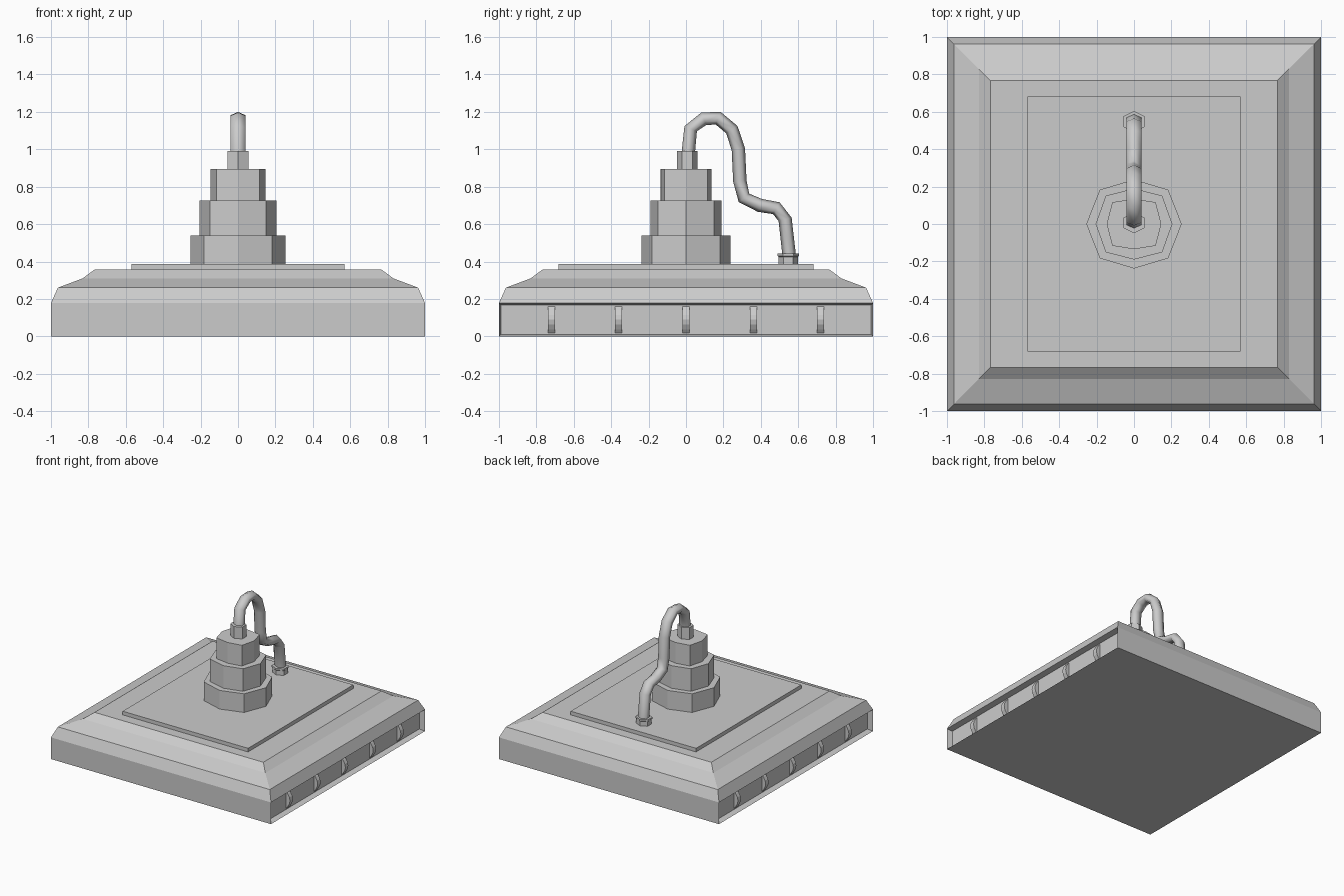
import bpy, bmesh
from math import cos, sin, pi
from mathutils import Vector

if "Cube" in bpy.data.objects:
    bpy.data.objects.remove(bpy.data.objects["Cube"])


def finish(bm, name, smooth=False):
    bmesh.ops.recalc_face_normals(bm, faces=bm.faces)
    me = bpy.data.meshes.new(name)
    bm.to_mesh(me)
    bm.free()
    ob = bpy.data.objects.new(name, me)
    bpy.context.collection.objects.link(ob)
    for p in me.polygons:
        p.use_smooth = smooth and len(p.vertices) == 4
    return ob


def loft(rings):
    """Skin a list of closed rings and cap both ends."""
    bm = bmesh.new()
    rows = [[bm.verts.new(p) for p in r] for r in rings]
    n = len(rows[0])
    for a, b in zip(rows, rows[1:]):
        for i in range(n):
            j = (i + 1) % n
            bm.faces.new((a[i], a[j], b[j], b[i]))
    bm.faces.new(rows[0])
    bm.faces.new(rows[-1])
    return bm


def rect(hx, hy, z):
    return [(-hx, -hy, z), (hx, -hy, z), (hx, hy, z), (-hx, hy, z)]


# Stepped square base with recessed left and right walls
bm = loft([rect(h, h, z) for h, z in
           [(1, 0), (1, 0.178), (0.963, 0.26), (0.83, 0.31), (0.767, 0.357)]])
bmesh.ops.recalc_face_normals(bm, faces=bm.faces)
sides = [f for f in bm.faces if abs(f.normal.x) > 0.99]
bmesh.ops.inset_individual(bm, faces=sides, thickness=0.014, depth=-0.045)
finish(bm, "base")

# Bowed ribs inside both recesses
arc = [(0.95 + 0.04 * sin(pi * i / 6), 0.011 + 0.156 * i / 6) for i in range(7)]
for s in (-1, 1):
    for k in range(-2, 3):
        y = 0.36 * k
        rings = [[(s * x, y + d, z) for x, z in arc] for d in (-0.019, 0.019)]
        finish(loft(rings), "side_rib")

# Thin top plate
finish(loft([rect(0.57, 0.683, z) for z in (0.35, 0.387)]), "top_plate")

# Three stacked eight-sided tiers
for ax, dg, ay, z0, z1 in [(0.255, 0.183, 0.238, 0.38, 0.54),
                           (0.205, 0.151, 0.19, 0.54, 0.725),
                           (0.146, 0.116, 0.135, 0.725, 0.895)]:
    pts = [(ax, 0), (dg, dg), (0, ay), (-dg, dg),
           (-ax, 0), (-dg, -dg), (0, -ay), (dg, -dg)]
    finish(loft([[(x, y, z) for x, y in pts] for z in (z0, z1)]), "tower_tier")


def hexagon(y, z, rx, ry):
    return [(rx * cos(k * pi / 3 + pi / 6) / cos(pi / 6),
             y + ry * sin(k * pi / 3 + pi / 6), z) for k in range(6)]


# Hose collars
finish(loft([hexagon(0.006, z, 0.055, 0.055) for z in (0.89, 0.992)]), "upper_collar")
finish(loft([hexagon(0.547, z, r, r) for z, r in
             ((0.38, 0.052), (0.425, 0.052), (0.43, 0.057), (0.443, 0.057))]), "lower_collar")

# Bent six-sided hose swept along its path in the y-z plane
path = [Vector((0, y, z)) for y, z in
        [(0.01, 0.96), (0.025, 1.11), (0.095, 1.163), (0.172, 1.166),
         (0.245, 1.105), (0.28, 1.0), (0.288, 0.83), (0.31, 0.74),
         (0.395, 0.70), (0.483, 0.685), (0.53, 0.625), (0.552, 0.43)]]
rings = []
for i, p in enumerate(path):
    t = (path[min(i + 1, len(path) - 1)] - path[max(i - 1, 0)]).normalized()
    nrm = Vector((0, -t.z, t.y))
    rings.append([p + Vector((x, 0, 0)) + nrm * v
                  for x, v, _ in hexagon(0, 0, 0.039, 0.036)])
finish(loft(rings), "hose", smooth=True)
